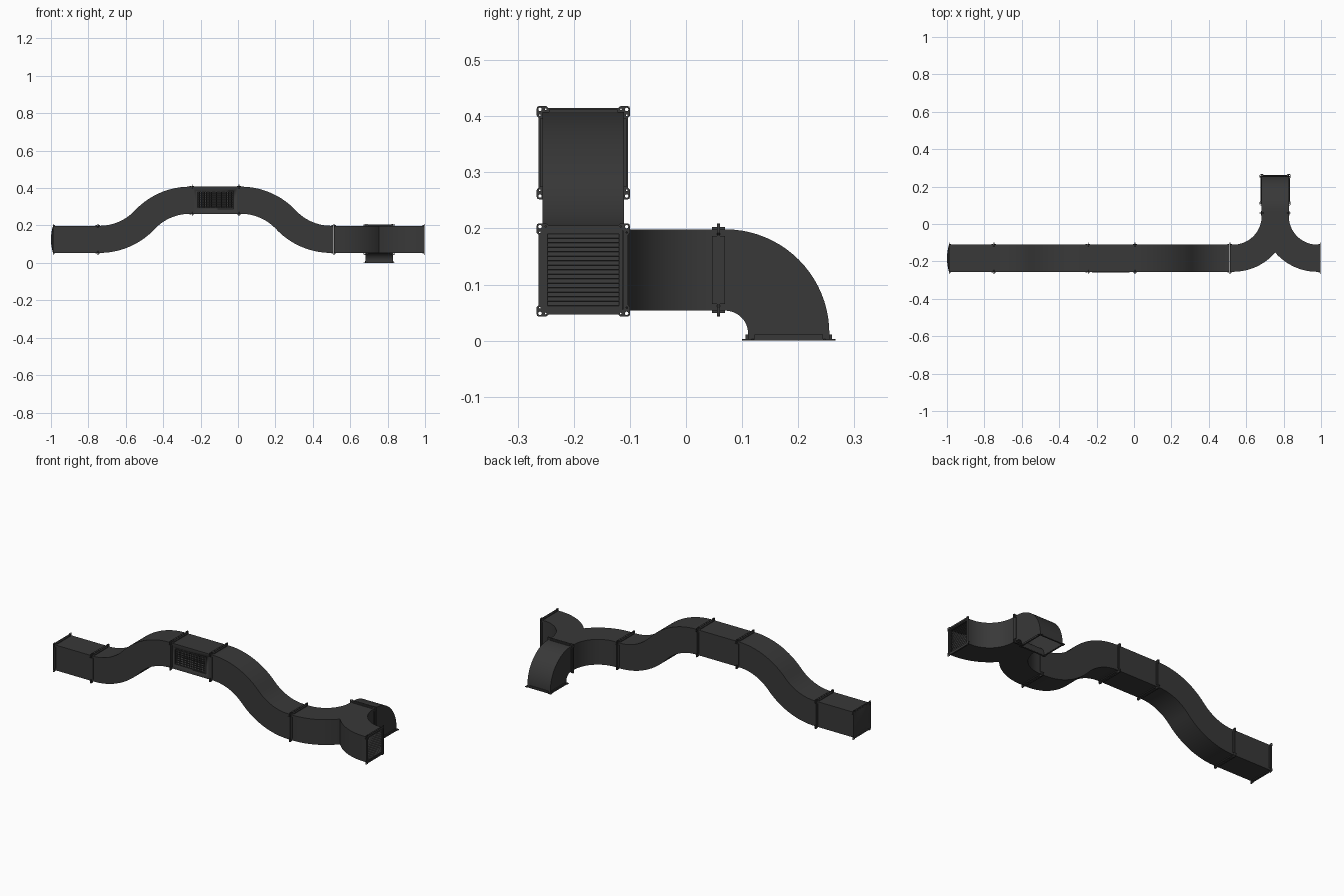
import bpy, bmesh
from math import sin, cos, pi, radians, atan
from mathutils import Vector, Matrix

if "Cube" in bpy.data.objects:
    bpy.data.objects.remove(bpy.data.objects["Cube"])

H = 0.0725            # half width of the square duct
Y0, ZL, ZH = -0.183, 0.126, 0.335
mat = bpy.data.materials.new("dark_metal")
mat.diffuse_color = (0.04, 0.04, 0.04, 1)
mat.use_nodes = True
mat.node_tree.nodes["Principled BSDF"].inputs["Base Color"].default_value = mat.diffuse_color


def finish(name, bm, wall=0, angle=30):
    bmesh.ops.recalc_face_normals(bm, faces=bm.faces)
    me = bpy.data.meshes.new(name)
    bm.to_mesh(me)
    bm.free()
    ob = bpy.data.objects.new(name, me)
    bpy.context.collection.objects.link(ob)
    me.materials.append(mat)
    bpy.ops.object.select_all(action='DESELECT')
    ob.select_set(True)
    bpy.context.view_layer.objects.active = ob
    if wall:
        m = ob.modifiers.new("wall", 'SOLIDIFY')
        m.thickness, m.offset = wall, -1
        bpy.ops.object.modifier_apply(modifier=m.name)
    bpy.ops.object.shade_smooth_by_angle(angle=radians(angle))
    return ob


def box(bm, c, size, rot=None):
    m = Matrix.Translation(c) @ (rot or Matrix()) @ Matrix.Diagonal((*size, 1))
    bmesh.ops.create_cube(bm, size=1, matrix=m)


def trace(u, v, heading, steps, n=20):
    """Follow (length, turn) steps; returns points with headings."""
    out = [(u, v, heading)]
    for length, turn in steps:
        k = n if turn else 1
        for _ in range(k):
            d = turn / k
            chord = length / k * (sin(d / 2) / (d / 2) if d else 1)
            u += chord * cos(heading + d / 2)
            v += chord * sin(heading + d / 2)
            heading += d
            out.append((u, v, heading))
    return out


def duct(name, path, plane):
    """Sweep an open square tube; plane maps (u, v, side) to 3D."""
    bm = bmesh.new()
    rings = []
    for u, v, h in path:
        rings.append([bm.verts.new(plane(u - sin(h) * n, v + cos(h) * n, s))
                      for n, s in ((-H, -H), (H, -H), (H, H), (-H, H))])
    for a, b in zip(rings, rings[1:]):
        for i in range(4):
            j = (i + 1) % 4
            bm.faces.new((a[i], a[j], b[j], b[i]))
    return finish(name, bm, 0.003)


def along_x(u, v, s):
    return (u, Y0 + s, v)


def along_y(u, v, s):
    return (0.755 + s, u, v)


# Straight ducts and the two S-bends of the main run
duct("left_straight_duct", trace(-0.99, ZL, 0, [(0.24, 0)]), along_x)
vent_duct = duct("vent_duct", trace(-0.247, ZH, 0, [(0.252, 0)]), along_x)
L = 0.483
th = 2 * atan((ZH - ZL) / L)
arc = L / 2 / sin(th) * th
for name, x, z, s in (("rising_bend", -0.75, ZL, 1), ("falling_bend", 0.005, ZH, -1)):
    duct(name, trace(x, z, 0, [(0.01, 0), (arc, s * th), (arc, -s * th), (0.012, 0)]), along_x)

# Downward elbow
duct("outlet_elbow", trace(0.06, ZL, 0, [(0.01, 0), (0.113 * pi / 2, -pi / 2), (0.012, 0)]), along_y)

# Y junction: plan outline extruded, with three open mouths
R, XC = 0.225, 0.755
cx, cy = -R, Y0 + R
inner = [(-0.243, Y0 + H)] + [(cx + (R - H) * cos(a), cy + (R - H) * sin(a))
         for a in (-pi / 2 + pi / 2 * i / 20 for i in range(21))] + [(-H, 0.06)]
import math
a_end = -math.acos(R / (R + H))
outer = [(-0.243, Y0 - H)] + [(cx + (R + H) * cos(a), cy + (R + H) * sin(a))
         for a in (-pi / 2 + (a_end + pi / 2) * i / 16 for i in range(17))]
half = outer[::-1] + inner                      # cusp -> left mouth -> back mouth
plan = half + [(-x, y) for x, y in half[:0:-1]]
mouths = {len(outer) - 1, len(half) - 1, len(plan) - len(outer)}
bm = bmesh.new()
lo, hi = ([bm.verts.new((XC + x, y, ZL + s * H)) for x, y in plan] for s in (-1, 1))
bm.faces.new(lo)
bm.faces.new(hi)
for i in range(len(plan)):
    j = (i + 1) % len(plan)
    if i not in mouths:
        bm.faces.new((lo[i], lo[j], hi[j], hi[i]))
finish("y_junction", bm, 0.003)


def flange(name, loc, axis, back):
    """Thin frame with drilled corner ears, plus four edge strips behind it."""
    axis = Vector(axis)
    rot = axis.to_track_quat('Z', 'Y').to_matrix().to_4x4()
    cu = bpy.data.curves.new(name, 'CURVE')
    cu.dimensions, cu.fill_mode, cu.extrude = '2D', 'BOTH', 0.0013
    ear = [(.0795, .062), (.083, .066), (.083, .079), (.082, .082),
           (.079, .083), (.066, .083), (.062, .0795)]
    loops = [[], [(.071, .071), (-.071, .071), (-.071, -.071), (.071, -.071)]]
    for q in range(4):
        c, s = round(cos(q * pi / 2)), round(sin(q * pi / 2))
        loops[0] += [(c * x - s * y, s * x + c * y) for x, y in ear]
        for hx, hy, r in ((.0772, .0772, .0032), (.0775, .067, .0015), (.067, .0775, .0015)):
            loops.append([(c * hx - s * hy + r * cos(t * pi / 4),
                           s * hx + c * hy + r * sin(t * pi / 4)) for t in range(8)])
    for pts in loops:
        sp = cu.splines.new('POLY')
        sp.points.add(len(pts) - 1)
        for p, (x, y) in zip(sp.points, pts):
            p.co = (x, y, 0, 1)
        sp.use_cyclic_u = True
    tmp = bpy.data.objects.new(name, cu)
    bpy.context.collection.objects.link(tmp)
    dg = bpy.context.evaluated_depsgraph_get()
    me = bpy.data.meshes.new_from_object(tmp.evaluated_get(dg))
    bm = bmesh.new()
    bm.from_mesh(me)
    bpy.data.objects.remove(tmp)
    for s in (-1, 1):
        box(bm, (s * .0745, 0, back * .005), (.005, .122, .01))
        box(bm, (0, s * .0745, back * .005), (.122, .005, .01))
    bm.transform(Matrix.Translation(loc) @ rot)
    bmesh.ops.remove_doubles(bm, verts=bm.verts, dist=1e-5)
    finish(name, bm)


# Paired flanges at joints, single ones at the open ends
X, Y, Z = (1, 0, 0), (0, 1, 0), (0, 0, 1)
joints = [((-0.75, Y0, ZL), X), ((-0.247, Y0, ZH), X), ((0.005, Y0, ZH), X),
          ((0.512, Y0, ZL), X), ((XC, 0.058, ZL), Y)]
for i, (p, ax) in enumerate(joints):
    for s in (-1, 1):
        flange(f"joint_flange_{i}_{'ab'[s > 0]}", Vector(p) + Vector(ax) * 0.0016 * s, ax, s)
flange("left_end_flange", (-0.988, Y0, ZL), X, 1)
flange("right_end_flange", (0.997, Y0, ZL), X, -1)
flange("outlet_flange", (XC, 0.183, 0.0014), Z, 1)

# Slightly domed cover on the left end
bm = bmesh.new()
bmesh.ops.create_grid(bm, x_segments=10, y_segments=10, size=H)
for v in bm.verts:
    a, b = v.co.x, v.co.y
    v.co = (-0.989 - 0.011 * (1 - (a / H) ** 2) * (1 - (b / H) ** 2), Y0 + a, ZL + b)
finish("left_end_cover", bm)

# Louvred grille in the right end
bm = bmesh.new()
for i in range(16):
    box(bm, (0.99, Y0, ZL - 0.06 + i * 0.008), (0.011, 0.132, 0.0018),
        Matrix.Rotation(radians(40), 4, 'Y'))
for s in (-1, 1):
    box(bm, (0.99, Y0 + s * 0.067, ZL), (0.012, 0.006, 0.14))
    box(bm, (0.99, Y0, ZL + s * 0.067), (0.012, 0.14, 0.006))
finish("right_end_louvre", bm)

# Opening in the raised duct
VX, VZ, VY = -0.124, 0.337, Y0 - H
bm = bmesh.new()
box(bm, (VX, VY, VZ), (0.19, 0.03, 0.085))
cutter = finish("vent_cutter", bm)
cutter.hide_render = True
m = vent_duct.modifiers.new("opening", 'BOOLEAN')
m.operation, m.object, m.solver = 'DIFFERENCE', cutter, 'EXACT'
bpy.context.view_layer.objects.active = vent_duct
bpy.ops.object.modifier_apply(modifier=m.name)
bpy.data.objects.remove(cutter)

# Front vent grille: frame, vertical blades and thin rails
bm = bmesh.new()
for s in (-1, 1):
    box(bm, (VX + s * 0.097, VY, VZ), (0.007, 0.006, 0.095))
    box(bm, (VX, VY, VZ + s * 0.045), (0.2, 0.006, 0.006))
for i in range(21):
    box(bm, (VX - 0.09 + i * 0.009, VY + 0.002, VZ), (0.0018, 0.008, 0.088),
        Matrix.Rotation(radians(30), 4, 'Z'))
for i in range(7):
    box(bm, (VX, VY + 0.009, VZ - 0.036 + i * 0.012), (0.192, 0.005, 0.0018))
finish("front_vent_grille", bm)
